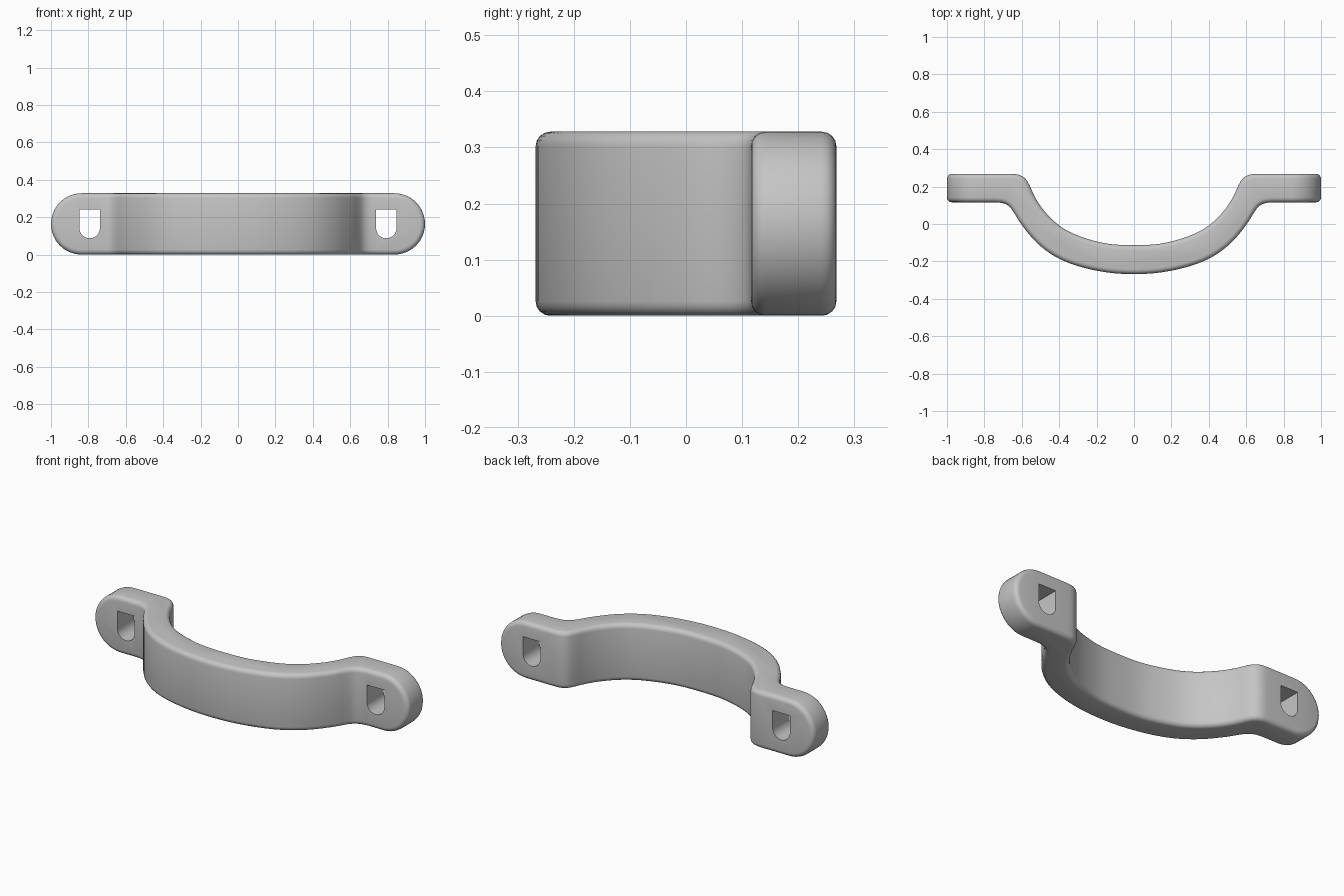
import bpy, bmesh, math

if "Cube" in bpy.data.objects:
    bpy.data.objects.remove(bpy.data.objects["Cube"])

H = 0.328          # strap height
R = H / 2          # rounded ear radius

grey = bpy.data.materials.new("plain grey")
grey.diffuse_color = (0.56, 0.56, 0.56, 1)
grey.use_nodes = True
grey.node_tree.nodes["Principled BSDF"].inputs["Base Color"].default_value = grey.diffuse_color


def smooth_curve(pts, n=4):
    """Catmull-Rom interpolation of an open 2D point list."""
    p = [pts[0]] + pts + [pts[-1]]
    out = []
    for i in range(1, len(p) - 2):
        for k in range(n):
            t = k / n
            out.append(tuple(0.5 * (2 * b + (c - a) * t + (2 * a - 5 * b + 4 * c - d) * t * t
                                    + (3 * b - a - 3 * c + d) * t ** 3)
                             for a, b, c, d in zip(p[i - 1], p[i], p[i + 1], p[i + 2])))
    return out + [pts[-1]]


def mirrored(half):
    """Mirror a half curve (starting on x = 0) and run it straight out past the ears."""
    y = half[-1][1]
    return [(-1.1, y)] + smooth_curve([(-x, y) for x, y in half[:0:-1]] + half) + [(1.1, y)]


def prism(name, pts, direction):
    """Extrude a closed outline of 3D points along a direction."""
    bm = bmesh.new()
    face = bm.faces.new([bm.verts.new(p) for p in pts])
    ext = bmesh.ops.extrude_face_region(bm, geom=[face], use_keep_orig=True)
    bmesh.ops.translate(bm, vec=direction,
                        verts=[v for v in ext["geom"] if isinstance(v, bmesh.types.BMVert)])
    bmesh.ops.recalc_face_normals(bm, faces=bm.faces)
    me = bpy.data.meshes.new(name)
    bm.to_mesh(me)
    bm.free()
    me.materials.append(grey)
    ob = bpy.data.objects.new(name, me)
    bpy.context.collection.objects.link(ob)
    return ob


def arc(cx, cz, r, a0, a1, n):
    return [(cx + r * math.cos(math.radians(a0 + (a1 - a0) * i / n)),
             cz + r * math.sin(math.radians(a0 + (a1 - a0) * i / n))) for i in range(n + 1)]


def boolean(ob, cutter, operation):
    m = ob.modifiers.new(operation.lower(), 'BOOLEAN')
    m.operation, m.object, m.solver = operation, cutter, 'EXACT'
    cutter.hide_render = True


# Bent strap plan, seen from above
back = mirrored([(0, -.113), (.15, -.104), (.3, -.062), (.4, -.008), (.48, .07), (.53, .145),
                 (.56, .21), (.585, .246), (.62, .264), (.66, .268)])
front = mirrored([(0, -.268), (.15, -.258), (.3, -.225), (.42, -.175), (.52, -.1), (.6, -.005),
                  (.645, .066), (.67, .096), (.70, .111), (.74, .116)])
strap = prism("clamp_strap", [(x, y, -0.2) for x, y in front + back[::-1]], (0, 0, 0.8))

# Rounded ear ends, seen from the front
ends = arc(1 - R, R, R, -90, 90, 24) + arc(R - 1, R, R, 90, 270, 24)
boolean(strap, prism("rounded_end_outline", [(x, -0.6, z) for x, z in ends], (0, 1.2, 0)), 'INTERSECT')

# Soft edges all round
bev = strap.modifiers.new("soft edges", 'BEVEL')
bev.width, bev.segments = 0.026, 4
bev.limit_method, bev.angle_limit = 'ANGLE', math.radians(40)
bev.use_clamp_overlap = False

# Bolt slots: flat top, round bottom
for side, cx in (("left", -0.793), ("right", 0.793)):
    slot = [(cx + 0.055, 0.242), (cx - 0.055, 0.242)] + arc(cx, 0.142, 0.055, 180, 360, 10)
    boolean(strap, prism(side + "_slot_cutter", [(x, -0.1, z) for x, z in slot], (0, 0.6, 0)), 'DIFFERENCE')

# Bake the modifiers, then smooth the shading
bpy.context.view_layer.objects.active = strap
strap.select_set(True)
for m in list(strap.modifiers):
    bpy.ops.object.modifier_apply(modifier=m.name)
for ob in list(bpy.data.objects):
    if ob is not strap:
        bpy.data.objects.remove(ob)
bpy.ops.object.shade_smooth_by_angle(angle=math.radians(35))
